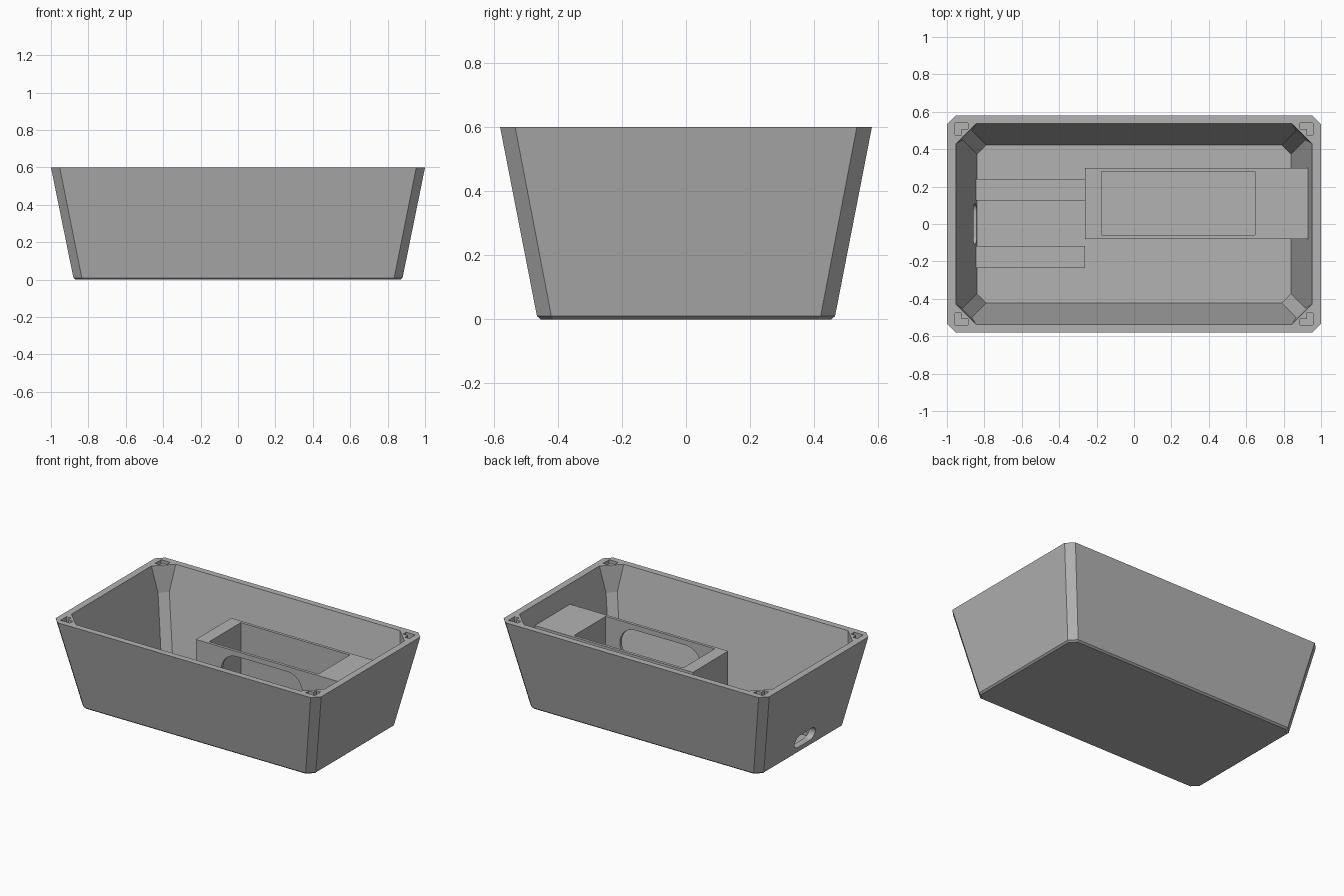
import bpy, bmesh, math

if "Cube" in bpy.data.objects:
    bpy.data.objects.remove(bpy.data.objects["Cube"])

grey = bpy.data.materials.new("plain grey")
grey.diffuse_color = (0.45, 0.45, 0.45, 1)
grey.use_nodes = True
grey.node_tree.nodes["Principled BSDF"].inputs["Base Color"].default_value = grey.diffuse_color


def make(name, bm):
    bmesh.ops.recalc_face_normals(bm, faces=bm.faces)
    me = bpy.data.meshes.new(name)
    bm.to_mesh(me)
    bm.free()
    me.materials.append(grey)
    ob = bpy.data.objects.new(name, me)
    bpy.context.collection.objects.link(ob)
    return ob


def octagon(bm, x, y, c, z):
    """Ring of a rectangle with cut corners."""
    pts = [(x, y - c), (x - c, y), (c - x, y), (-x, y - c),
           (-x, c - y), (c - x, -y), (x - c, -y), (x, c - y)]
    return [bm.verts.new((px, py, z)) for px, py in pts]


def prism(name, pts, axis, a, b):
    """Extrude a 2D outline along an axis from a to b."""
    place = {"x": lambda u, v, w: (w, u, v),
             "y": lambda u, v, w: (u, w, v),
             "z": lambda u, v, w: (u, v, w)}[axis]
    bm = bmesh.new()
    lo = [bm.verts.new(place(u, v, a)) for u, v in pts]
    hi = [bm.verts.new(place(u, v, b)) for u, v in pts]
    bm.faces.new(lo)
    bm.faces.new(hi)
    n = len(pts)
    for i in range(n):
        j = (i + 1) % n
        bm.faces.new((lo[i], lo[j], hi[j], hi[i]))
    return make(name, bm)


def rect(u0, u1, v0, v1):
    return [(u0, v0), (u1, v0), (u1, v1), (u0, v1)]


def stadium(u, v, half, r, n=16):
    """Outline of a slot with round ends."""
    pts = []
    for side, start in ((1, -90), (-1, 90)):
        for i in range(n + 1):
            t = math.radians(start + 180 * i / n)
            pts.append((u + side * (half - r) + r * math.cos(t), v + r * math.sin(t)))
    return pts


def cut(ob, cutter):
    mod = ob.modifiers.new("cut", "BOOLEAN")
    mod.operation = "DIFFERENCE"
    mod.solver = "EXACT"
    mod.object = cutter
    bpy.context.view_layer.objects.active = ob
    bpy.ops.object.modifier_apply(modifier=mod.name)
    bpy.data.objects.remove(cutter)


# Tapered case: outside rings going up, then inside rings going down
FLOOR = 0.04
bm = bmesh.new()
rings = [octagon(bm, *r) for r in (
    (0.868, 0.453, 0.04, 0), (0.88, 0.465, 0.045, 0.01), (1, 0.58, 0.047, 0.6),
    (0.953, 0.537, 0.108, 0.6), (0.917, 0.5, 0.05, 0.42), (0.84, 0.423, 0.05, FLOOR))]
for lower, upper in zip(rings, rings[1:]):
    for i in range(8):
        j = (i + 1) % 8
        bm.faces.new((lower[i], lower[j], upper[j], upper[i]))
bm.faces.new(rings[0])
bm.faces.new(rings[-1])
case = make("case", bm)

# Cable slot in the left wall
cut(case, prism("slot_cutter", stadium(0, 0.09, 0.11, 0.044), "x", -1.1, -0.7))

# Angled sockets in the four rim corners
angle = [(0.957, 0.54), (0.888, 0.54), (0.888, 0.508),
         (0.923, 0.508), (0.923, 0.476), (0.957, 0.476)]
for sx in (-1, 1):
    for sy in (-1, 1):
        cut(case, prism("socket_cutter", [(sx * x, sy * y) for x, y in angle], "z", 0.55, 0.7))

# Holder block running into the right wall, with an open pocket and a side window
holder = prism("holder", [(-0.262, 0.035), (0.845, 0.035), (0.932, 0.48), (-0.262, 0.48)],
               "y", -0.08, 0.3)
cut(holder, prism("pocket_cutter", rect(-0.175, 0.647, -0.06, 0.28), "z", 0, 0.7))
cut(holder, prism("window_cutter", stadium(0.235, 0.33, 0.305, 0.115), "y", -0.2, 0.1))

# Two low rails on the floor either side of the cable slot
for name, y0, y1 in (("back_rail", 0.125, 0.24), ("front_rail", -0.235, -0.118)):
    prism(name, rect(-0.845, -0.262, y0, y1), "z", 0.035, 0.065)
